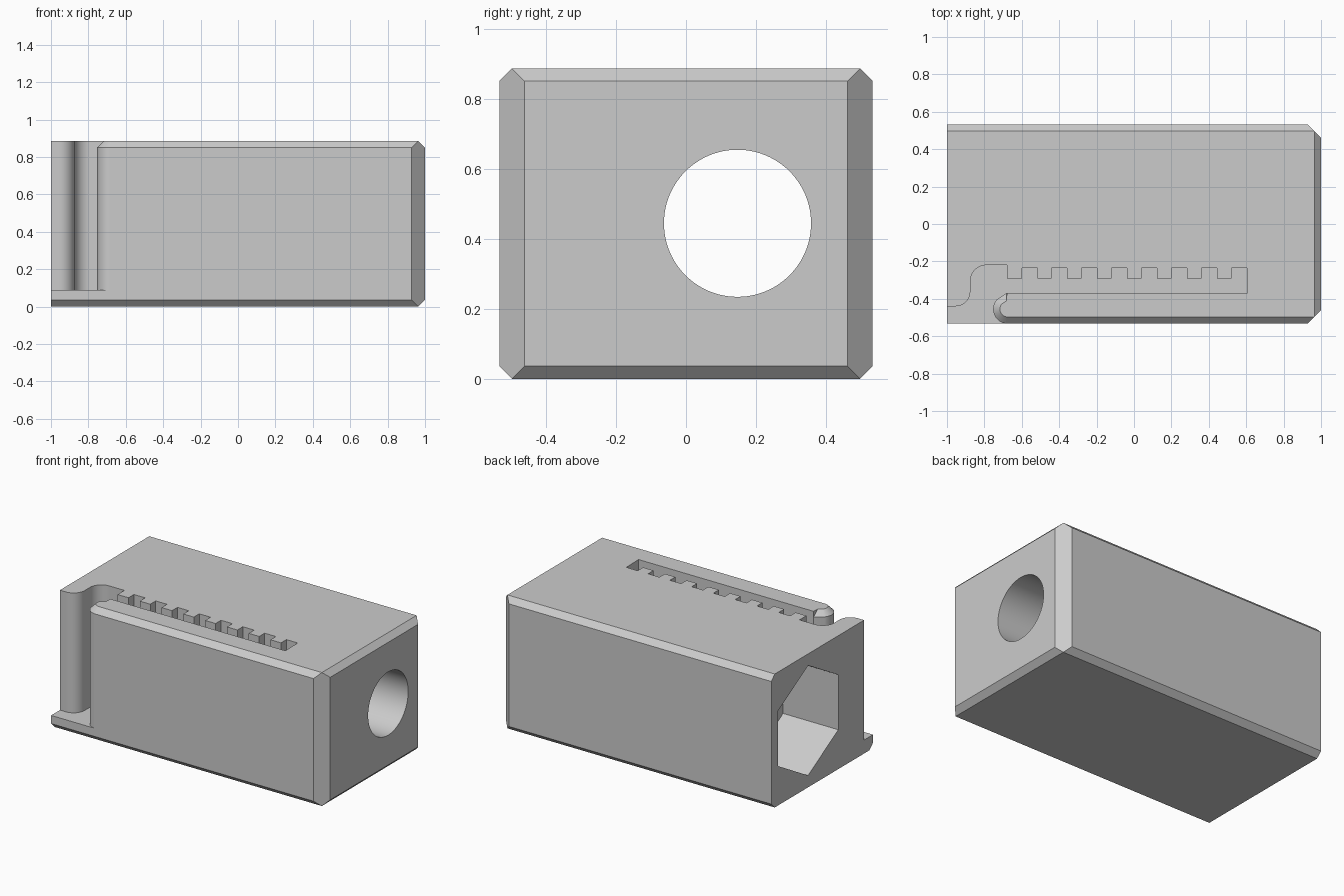
import bpy, bmesh, math

if "Cube" in bpy.data.objects:
    bpy.data.objects.remove(bpy.data.objects["Cube"], do_unlink=True)

HALF_Y, TOP, BEVEL = 0.533, 0.886, 0.036
AXIS_Y, AXIS_Z = 0.147, 0.444
FLOOR = 0.09


def make_object(name, bm):
    bmesh.ops.recalc_face_normals(bm, faces=bm.faces)
    mesh = bpy.data.meshes.new(name)
    bm.to_mesh(mesh)
    bm.free()
    obj = bpy.data.objects.new(name, mesh)
    bpy.context.collection.objects.link(obj)
    return obj


def loft(name, levels):
    """Skin equal-length closed rings of 3D points and cap both ends."""
    bm = bmesh.new()
    rings = [[bm.verts.new(p) for p in ring] for ring in levels]
    n = len(rings[0])
    for low, high in zip(rings, rings[1:]):
        for i in range(n):
            j = (i + 1) % n
            bm.faces.new((low[i], low[j], high[j], high[i]))
    bm.faces.new(rings[0][::-1])
    bm.faces.new(rings[-1])
    return make_object(name, bm)


def arc(cx, cy, r, start, end, steps=12):
    angles = [math.radians(start + (end - start) * i / steps) for i in range(steps + 1)]
    return [(cx + r * math.cos(a), cy + r * math.sin(a)) for a in angles]


def at_height(points, z):
    return [(x, y, z) for x, y in points]


def x_prism(name, sides, radius, x0, x1):
    ring = arc(AXIS_Y, AXIS_Z, radius, 90, 450, sides)[:-1]
    return loft(name, [[(x, y, z) for y, z in ring] for x in (x0, x1)])


def cut(target, cutter):
    cutter.hide_render = True
    mod = target.modifiers.new(cutter.name, "BOOLEAN")
    mod.operation, mod.solver, mod.object = "DIFFERENCE", "EXACT", cutter
    bpy.ops.object.select_all(action="DESELECT")
    target.select_set(True)
    bpy.context.view_layer.objects.active = target
    bpy.ops.object.modifier_apply(modifier=mod.name)
    bpy.data.objects.remove(cutter, do_unlink=True)


# Block: chamfered on the long edges and around the right end, flat on the left
bm = bmesh.new()
for s in (-1, 1):
    for z, z_in in ((0, BEVEL), (TOP, TOP - BEVEL)):
        for p in ((-1, s * (HALF_Y - BEVEL), z), (1 - BEVEL, s * (HALF_Y - BEVEL), z),
                  (-1, s * HALF_Y, z_in), (1 - 2 * BEVEL, s * HALF_Y, z_in),
                  (1, s * (HALF_Y - 2 * BEVEL), z_in)):
            bm.verts.new(p)
bmesh.ops.convex_hull(bm, input=bm.verts)
bmesh.ops.dissolve_limit(bm, angle_limit=0.01, verts=bm.verts, edges=bm.edges)
body = make_object("housing_block", bm)

# Round bore right through, with a hexagonal pocket at the left end
cut(body, x_prism("bore_cutter", 96, 0.21, -1.2, 1.2))
cut(body, x_prism("hex_pocket_cutter", 6, 0.365, -1.2, -0.595))


# Slot outline: rounded post, toothed rack, straight lever and its rounded tip
def slot_outline(inset):
    pts = [(-1.2, -0.7), (-1.2, -0.44)]
    pts += arc(-0.955, -0.36, 0.08, -90, 0)
    pts += arc(-0.79, -0.305, 0.085, 180, 90)
    pts += [(-0.68, -0.22), (-0.68, -0.292)]
    for k in range(8):
        x = -0.6 + 0.16 * k
        pts += [(x, -0.292), (x, -0.235), (x + 0.083, -0.235)]
        if k < 7:
            pts.append((x + 0.083, -0.292))
    pts += [(0.606, -0.368), (-0.68, -0.368)]
    pts.append((-0.681, -0.369 - inset * 1.15))
    pts += arc(-0.675, -0.455, 0.078 - inset, 140, 262, 16)
    pts.append((-0.686, -0.7))
    return pts


slot = loft("lever_slot_cutter", [
    at_height(slot_outline(0), FLOOR),
    at_height(slot_outline(0), TOP - BEVEL),
    at_height(slot_outline(BEVEL), TOP),
    at_height(slot_outline(BEVEL), TOP + 0.2)])
cut(body, slot)

# Single grey finish
grey = bpy.data.materials.new("plain_grey")
grey.use_nodes = True
color = (0.6, 0.6, 0.6, 1)
grey.diffuse_color = color
grey.node_tree.nodes["Principled BSDF"].inputs["Base Color"].default_value = color
body.data.materials.clear()
body.data.materials.append(grey)
for face in body.data.polygons:
    face.material_index = 0
bpy.ops.object.shade_smooth_by_angle(angle=math.radians(25))
